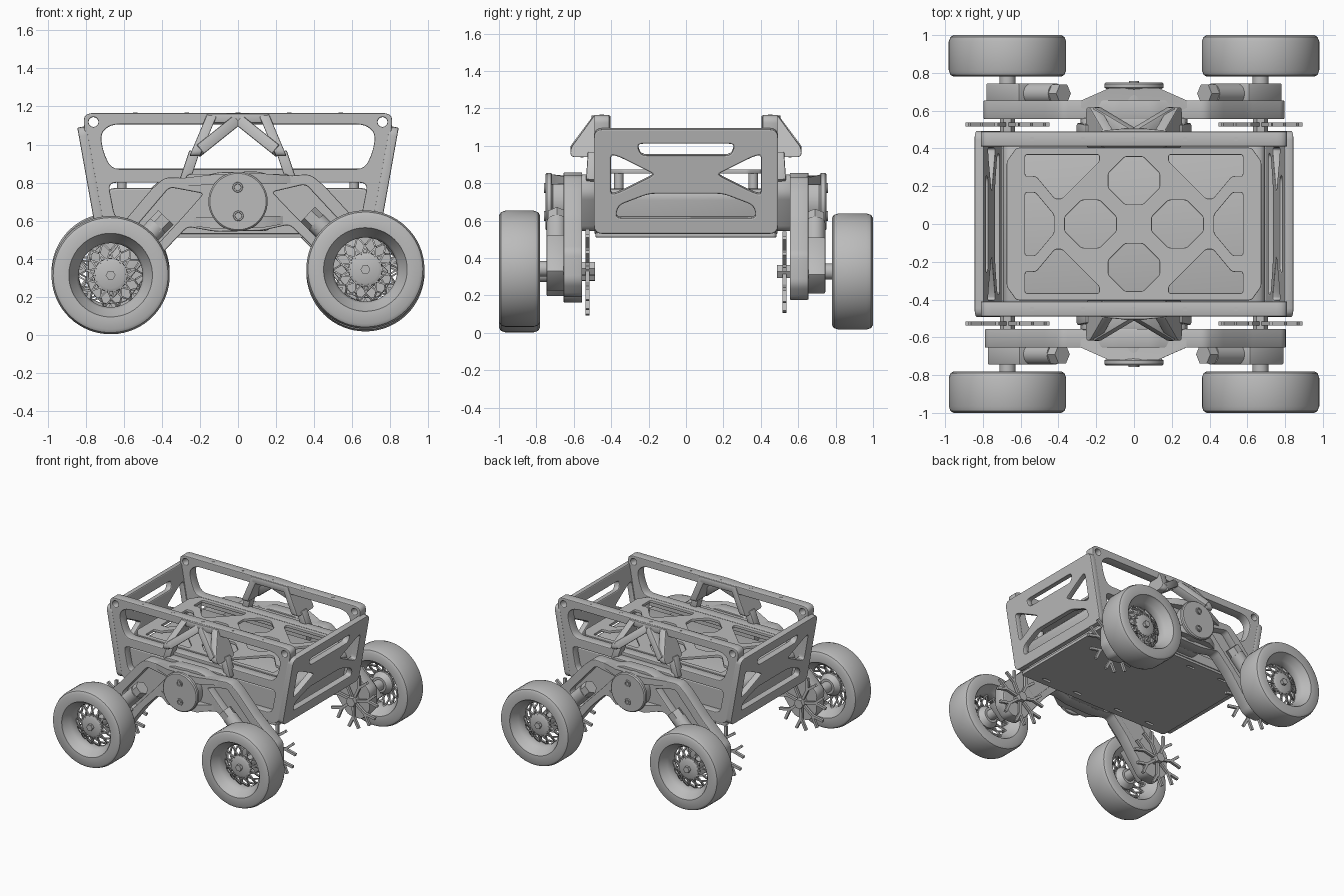
import bpy, bmesh
from math import sin, cos, pi, radians, atan2
from mathutils import Vector, Matrix

cube = bpy.data.objects.get("Cube")
if cube:
    bpy.data.objects.remove(cube, do_unlink=True)

grey = bpy.data.materials.new("plain_grey")
grey.use_nodes = True
GREY = (0.5, 0.5, 0.5, 1)
grey.diffuse_color = GREY
bsdf = next(n for n in grey.node_tree.nodes if n.type == 'BSDF_PRINCIPLED')
bsdf.inputs["Base Color"].default_value = GREY

I = Matrix.Identity(4)
T = lambda x, y, z: Matrix.Translation((x, y, z))
HALF_TURN = Matrix.Rotation(pi, 4, 'Z')
UPRIGHT = Matrix.Rotation(pi / 2, 4, 'X')      # flat drawing -> standing, facing front


def add(name, mesh, m):
    mesh.transform(m)
    if m.determinant() < 0:
        mesh.flip_normals()
    mesh.materials.clear()
    mesh.materials.append(grey)
    for p in mesh.polygons:
        p.use_smooth = True
    mesh.set_sharp_from_angle(angle=radians(35))
    ob = bpy.data.objects.new(name, mesh)
    bpy.context.collection.objects.link(ob)
    return ob


def finish(name, bm, m):
    bmesh.ops.recalc_face_normals(bm, faces=bm.faces)
    me = bpy.data.meshes.new(name)
    bm.to_mesh(me)
    bm.free()
    return add(name, me, m)


def rounded(pts, r, steps=4):
    out = []
    for i, c in enumerate(pts):
        c = Vector(c)
        a, b = Vector(pts[i - 1]) - c, Vector(pts[(i + 1) % len(pts)]) - c
        a *= min(r / a.length, 0.45)
        b *= min(r / b.length, 0.45)
        for k in range(steps + 1):
            t = k / steps
            out.append(c + a * (1 - t) ** 2 + b * t * t)
    return out


def plate(name, outline, holes, thick, m, r=0.03, bevel=0.006):
    """Flat outline with holes, extruded both ways from its own plane."""
    cu = bpy.data.curves.new(name, 'CURVE')
    cu.dimensions, cu.fill_mode = '2D', 'BOTH'
    cu.extrude, cu.bevel_depth, cu.bevel_resolution = thick / 2 - bevel, bevel, 1
    for loop in [outline] + holes:
        pts = rounded(loop, r)
        sp = cu.splines.new('POLY')
        sp.points.add(len(pts) - 1)
        for p, c in zip(sp.points, pts):
            p.co = (c[0], c[1], 0, 1)
        sp.use_cyclic_u = True
    tmp = bpy.data.objects.new(name, cu)
    bpy.context.collection.objects.link(tmp)
    dg = bpy.context.evaluated_depsgraph_get()
    me = bpy.data.meshes.new_from_object(tmp.evaluated_get(dg))
    bpy.data.objects.remove(tmp, do_unlink=True)
    return add(name, me, m)


def lathe(name, profile, m, n=48):
    """Spin (radius, y) pairs about the y axis."""
    bm = bmesh.new()
    rings = [[bm.verts.new((r * cos(2 * pi * i / n), y, r * sin(2 * pi * i / n)))
              for i in range(n)] for r, y in profile]
    for a, b in zip(rings, rings[1:]):
        for i in range(n):
            j = (i + 1) % n
            bm.faces.new((a[i], a[j], b[j], b[i]))
    bmesh.ops.remove_doubles(bm, verts=bm.verts, dist=1e-5)
    return finish(name, bm, m)


def rod(name, r, y0, y1, m, n=32):
    return lathe(name, [(0, y0), (r, y0), (r, y1), (0, y1)], m, n)


def beams(name, segs, w, h, m, up=(0, 1, 0), bevel=0):
    """Square bars between point pairs; w across, h along the up direction."""
    bm = bmesh.new()
    for p, q in segs:
        p, q = Vector(p), Vector(q)
        x = (q - p).normalized()
        y = Vector(up).cross(x).normalized()
        rot = Matrix((x, y, x.cross(y))).transposed().to_4x4()
        size = Matrix.Diagonal(((q - p).length, w, h, 1))
        bmesh.ops.create_cube(bm, size=1, matrix=Matrix.Translation((p + q) / 2) @ rot @ size)
    if bevel:
        bmesh.ops.bevel(bm, geom=bm.edges[:], offset=bevel, segments=2, affect='EDGES', profile=0.5)
    return finish(name, bm, m)


def mirror(pts):
    return pts + [(-x, y) for x, y in reversed(pts)]


def box2d(x0, y0, x1, y1):
    return [(x0, y0), (x1, y0), (x1, y1), (x0, y1)]


# Wheel: tyre, dished rim, diamond lattice and hub
def wheel(m):
    half = [(.168, .02), (.18, .05), (.215, .09), (.22, .106), (.285, .11), (.302, .1), (.311, .075)]
    lathe("tyre", half + [(r, -y) for r, y in reversed(half)] + half[:1], m, 64)
    segs, n = [], 14
    for i in range(n):
        a = 2 * pi * i / n
        for d in (-1, 1):
            pts = [(r * cos(a + d * k), y, r * sin(a + d * k))
                   for r, y, k in ((.08, -.035, 0), (.13, -.02, .24), (.175, .02, .45))]
            segs += list(zip(pts, pts[1:]))
    beams("rim_lattice", segs, .009, .014, m)
    lathe("hub", [(0, -.04), (.07, -.045), (.088, -.035), (.09, -.01), (.06, .03), (0, .03)], m)
    rod("wheel_nut", .026, -.065, -.04, m, 6)
    rod("axle", .042, 0, .32, m)


# Forked star on the inner end of each axle
def star(m):
    segs = []
    for i in range(7):
        a = 2 * pi * i / 7 + .2
        p = lambda r, d=0: (r * cos(a + d), 0, r * sin(a + d))
        segs += [(p(0), p(.14)), (p(.13), p(.22, .2)), (p(.13), p(.22, -.2))]
    beams("axle_star", segs, .02, .02, m)
    rod("star_hub", .04, -.04, .04, m, 6)


# Flange that deepens from the arm out to the pivot hub
def flare(z_in, z_out, half_width, m):
    bm = bmesh.new()
    for s in (-1, 1):
        for x, y in ((half_width, -.645), (.13, -.72), (half_width, -.6)):
            for z in (z_in, z_out):
                bm.verts.new((s * x, y, z if x < .2 else z * .7 + z_in * .3))
    bmesh.ops.convex_hull(bm, input=bm.verts)
    finish("hub_flare", bm, m)


# Rocker: swinging arm with hub, motors and two wheels
def rocker(place, tilt):
    m = place @ T(0, 0, .7) @ Matrix.Rotation(tilt, 4, 'Y') @ T(0, 0, -.7)
    arm = mirror([(.11, .85), (.2, .82), (.38, .83), (.45, .77), (.6, .6), (.79, .42), (.79, .26),
                  (.72, .18), (.6, .19), (.4, .45), (.27, .58), (.12, .55)])
    pocket = [(.17, .75), (.36, .79), (.6, .52), (.5, .4), (.27, .64)]
    plate("rocker_arm", arm, [pocket, [(-x, z) for x, z in pocket]], .1, m @ T(0, -.605, 0) @ UPRIGHT)
    plate("rocker_web", arm, [], .03, m @ T(0, -.575, 0) @ UPRIGHT, bevel=0.002)
    flare(.79, .845, .3, m)
    flare(.62, .56, .25, m)
    centre = m @ T(0, 0, .7)
    lathe("pivot_hub", [(0, -.75), (.148, -.75), (.156, -.742), (.156, -.722), (.14, -.71),
                        (.14, -.48), (0, -.48)], centre)
    for z in (.075, -.075):
        lathe("hub_screw_ring", [(.016, -.745), (.018, -.758), (.026, -.758), (.028, -.745)],
              centre @ T(0, 0, z), 24)
        rod("hub_screw", .012, -.754, -.745, centre @ T(0, 0, z), 6)
    for s in (-1, 1):
        end = m @ T(s * .67 + .37 * sin(tilt), 0, .328)
        beams("gearbox", [((s * .725, -.695, .26), (s * .55, -.695, .46))], .16, .1, m, bevel=.008)
        along = end @ T(0, -.69, 0) @ Matrix.Rotation(-s * radians(45), 4, 'Y') @ UPRIGHT
        rod("motor", .055, .1, .36, along)
        rod("motor_cap", .055, .33, .42, along, 6)
        wheel(end @ T(0, -.89, 0))
        star(end @ T(0, -.527, 0))


# End frame with its A-shaped bracket and pivot mount
def end_frame(m):
    outline = mirror([(.805, 1.16), (.805, 1.09), (.7, .535)])
    upper = mirror([(.67, 1.112), (.73, 1.06), (.715, .96), (.67, .865)])
    lower = mirror([(.69, .805), (.65, .6)])
    eyes = [[(s * .76 + .034 * cos(k * pi / 4), 1.118 + .034 * sin(k * pi / 4)) for k in range(8)]
            for s in (-1, 1)]
    plate("end_frame", outline, [upper, lower] + eyes, .08, m @ T(0, -.45, 0) @ UPRIGHT, r=.05)
    plate("pivot_mount", mirror([(.27, .84), (.28, .74), (.16, .55)]), [], .08, m @ T(0, -.52, 0) @ UPRIGHT)
    plate("bracket_cap", mirror([(.16, -.41), (.16, -.49), (.05, -.5)]), [], .05, m @ T(0, 0, 1.138), r=.01)
    cheek = [(-.41, 1.16), (-.485, 1.16), (-.612, .985), (-.612, .945), (-.41, .945)]
    for s in (-1, 1):
        # cheek profile drawn in (y, z), leaning outward towards its foot
        lean = Matrix(((0, -.42 * s, s, s * (.135 + .42 * 1.16)), (1, 0, 0, 0), (0, 1, 0, 0), (0, 0, 0, 1)))
        plate("bracket_cheek", cheek, [], .055, m @ lean, r=.02)
        beams("bracket_chevron", [((s * .01, -.465, 1.125), (s * .21, -.585, .965))], .06, .08, m, bevel=.008)
        beams("bracket_foot", [((s * .23, -.49, .96), (s * .28, -.5, .81))], .055, .07, m, bevel=.008)
    for x in (-.54, -.27, 0, .27, .54):
        rod("rail_screw", .012, 0, .004, m @ T(x, -.45, 1.164) @ UPRIGHT, 12)


# Leaning side panel with crossed braces
def side_panel(m):
    lean = atan2(.1, .56)
    slope = Matrix(((0, sin(lean), cos(lean), .72), (1, 0, 0, 0),
                    (0, cos(lean), -sin(lean), .53), (0, 0, 0, 1)))
    up = lambda pts: [(y, (z - .53) / cos(lean)) for y, z in pts]
    tri = [(.41, .965), (.36, .955), (.15, .85), (.36, .745), (.41, .735)]
    holes = [mirror([(.27, 1.022), (.25, .945)]), tri, [(-y, z) for y, z in tri],
             mirror([(.385, .61), (.37, .69), (.2, .755)])]
    plate("side_panel", up(mirror([(.485, 1.085), (.485, .54)])), [up(h) for h in holes], .05,
          m @ slope, r=.04, bevel=.008)
    for s in (-1, 1):
        for z in (.66, 1.02):
            rod("panel_screw", .022, -.03, -.02, m @ slope @ T(s * .45, (z - .53) / cos(lean), 0) @ UPRIGHT, 16)


# Body tub, floor and lattice deck
plate("body_tub", mirror([(.69, .76), (.64, .535)]), [], .86, UPRIGHT, r=.05, bevel=.012)
slots = [box2d(x - .04, y - .012, x + .04, y + .012) for x in (-.5, -.2, .2, .5) for y in (-.42, .42)]
plate("floor", box2d(-.69, -.48, .69, .48), slots, .025, T(0, 0, .523), r=.02, bevel=.003)


def diamond(cx, cy):
    return [(cx + x, cy + y) for x, y in mirror([(.05, .13), (.14, .04), (.14, -.04), (.05, -.13)])]


deck_holes = [diamond(x, y) for x, y in ((-.23, 0), (.23, 0), (0, .23), (0, -.23))]
for sx in (-1, 1):
    deck_holes.append([(sx * x, y) for x, y in
                       ((.58, .17), (.58, -.17), (.52, -.17), (.42, -.05), (.42, .05), (.52, .17))])
    for sy in (-1, 1):
        deck_holes.append([(sx * x, sy * y) for x, y in
                           ((.58, .25), (.58, .37), (.18, .37), (.18, .33), (.38, .13), (.42, .13), (.52, .25))])
        rod("deck_post", .025, .75, .87, T(sx * .61, sy * .36, 0) @ UPRIGHT, 16)
plate("deck", mirror([(.62, .4), (.67, .33), (.67, -.33), (.62, -.4)]), deck_holes, .022,
      T(0, 0, .863), r=.015, bevel=.004)

for turn, tilt in ((I, -.022), (HALF_TURN, 0)):
    end_frame(turn)
    side_panel(turn)
    rocker(turn, tilt)
